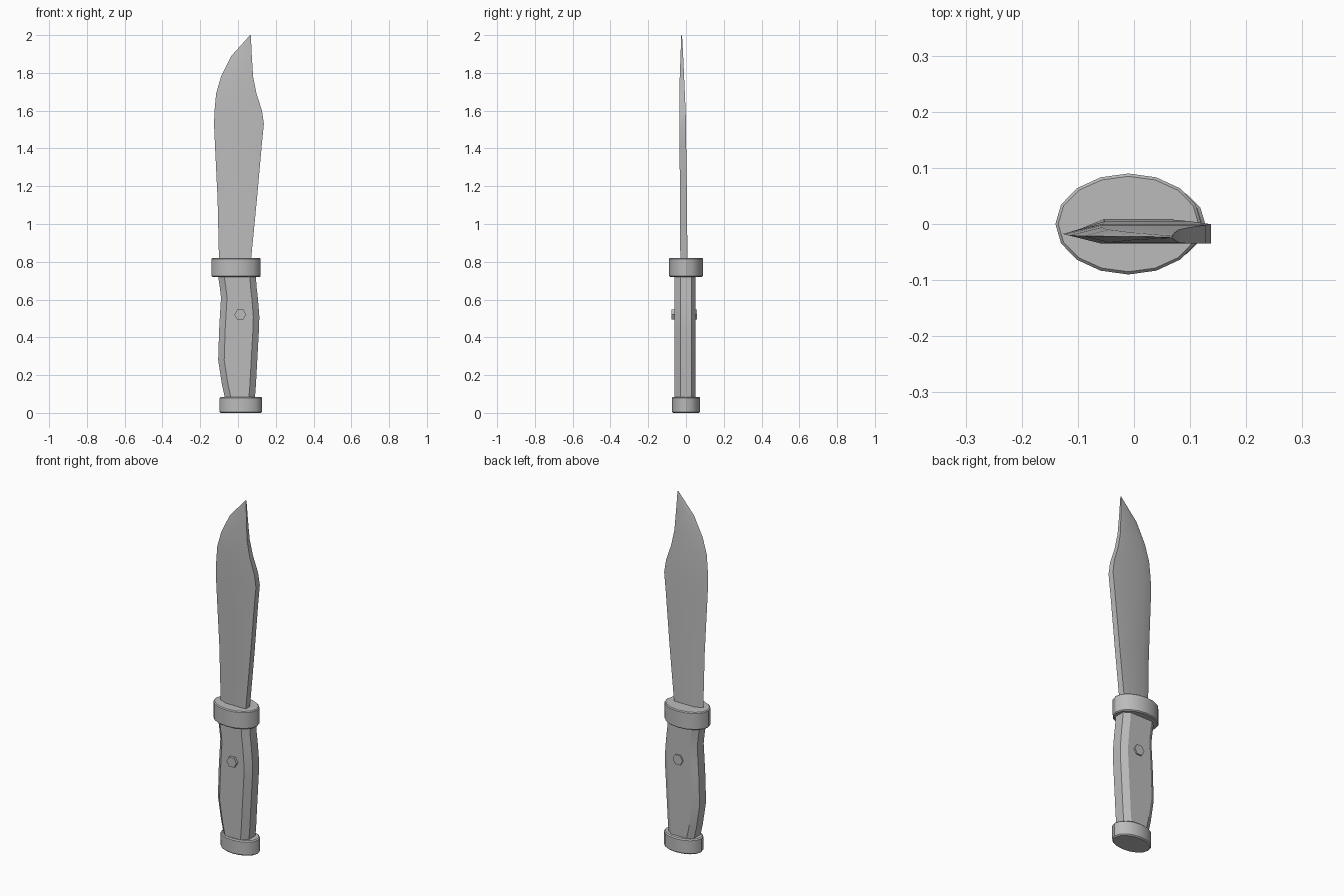
import bpy, bmesh, math
from mathutils import Matrix

cube = bpy.data.objects.get("Cube")
if cube:
    bpy.data.objects.remove(cube)

grey = bpy.data.materials.new("plain_grey")
grey.use_nodes = True
grey.diffuse_color = (0.5, 0.5, 0.5, 1)
shader = next(n for n in grey.node_tree.nodes if n.type == 'BSDF_PRINCIPLED')
shader.inputs["Base Color"].default_value = (0.5, 0.5, 0.5, 1)


def finish(name, bm, angle=30):
    """Turn a bmesh into a shaded, coloured object."""
    bmesh.ops.recalc_face_normals(bm, faces=bm.faces)
    mesh = bpy.data.meshes.new(name)
    bm.to_mesh(mesh)
    bm.free()
    mesh.materials.append(grey)
    mesh.shade_smooth()
    mesh.set_sharp_from_angle(angle=math.radians(angle))
    obj = bpy.data.objects.new(name, mesh)
    bpy.context.collection.objects.link(obj)
    return obj


def loft(name, rings):
    """Skin a stack of matching cross-sections and cap both ends."""
    bm = bmesh.new()
    loops = [[bm.verts.new(p) for p in ring] for ring in rings]
    for low, high in zip(loops, loops[1:]):
        for i in range(len(low)):
            j = (i + 1) % len(low)
            bm.faces.new((low[i], low[j], high[j], high[i]))
    bm.faces.new(loops[0])
    bm.faces.new(loops[-1])
    return finish(name, bm)


def oval_band(name, cx, rx, ry, z0, z1, bevel):
    """Sixteen-sided oval collar with softened rims."""
    rings = []
    for z, inset in ((z0, bevel), (z0 + bevel, 0), (z1 - bevel, 0), (z1, bevel)):
        angles = [math.tau * i / 16 for i in range(16)]
        rings.append([(cx + (rx - inset) * math.cos(a),
                       (ry - inset) * math.sin(a), z) for a in angles])
    return loft(name, rings)


# Blade: height, cutting edge x, spine x, front y, back y
blade = [
    (0.78, -0.10, 0.066, -0.030, 0.008),
    (1.13, -0.108, 0.10, -0.032, 0.005),
    (1.42, -0.122, 0.126, -0.034, 0.001),
    (1.53, -0.127, 0.137, -0.035, 0.000),
    (1.60, -0.124, 0.127, -0.035, -0.002),
    (1.69, -0.116, 0.098, -0.035, -0.006),
    (1.78, -0.09, 0.08, -0.033, -0.010),
    (1.89, -0.035, 0.073, -0.029, -0.015),
    (2.00, 0.064, 0.068, -0.025, -0.021),
]
rings = []
for z, edge, spine, front, back in blade:
    shoulder = edge + 0.27 * (spine - edge)
    rings.append([(edge, (front + back) / 2, z), (shoulder, front, z),
                  (spine, front, z), (spine, back, z), (shoulder, back, z)])
loft("blade", rings)

# Grip: height, edge-side x, spine-side x, with chamfered corners
grip = [
    (0.06, -0.065, 0.088), (0.15, -0.085, 0.095), (0.28, -0.105, 0.102),
    (0.44, -0.10, 0.111), (0.51, -0.096, 0.113), (0.61, -0.09, 0.105),
    (0.67, -0.097, 0.098), (0.74, -0.108, 0.094),
]
rings = []
for z, a, b in grip:
    c = 0.032
    rings.append([(a, -0.03, z), (a + c, -0.061, z), (b - c, -0.061, z),
                  (b, -0.03, z), (b, 0.028, z), (b - c, 0.05, z),
                  (a + c, 0.05, z), (a, 0.028, z)])
loft("grip", rings)

# Guard and pommel
oval_band("guard", -0.01, 0.13, 0.09, 0.72, 0.82, 0.005)
oval_band("pommel", 0.015, 0.112, 0.075, 0.0, 0.085, 0.006)

# Six-sided rivet through the grip
bm = bmesh.new()
place = (Matrix.Translation((0.012, -0.009, 0.52))
         @ Matrix.Rotation(math.pi / 2, 4, 'X') @ Matrix.Rotation(math.pi / 6, 4, 'Z'))
bmesh.ops.create_cone(bm, cap_ends=True, segments=6, radius1=0.031,
                      radius2=0.031, depth=0.134, matrix=place)
finish("rivet", bm)
